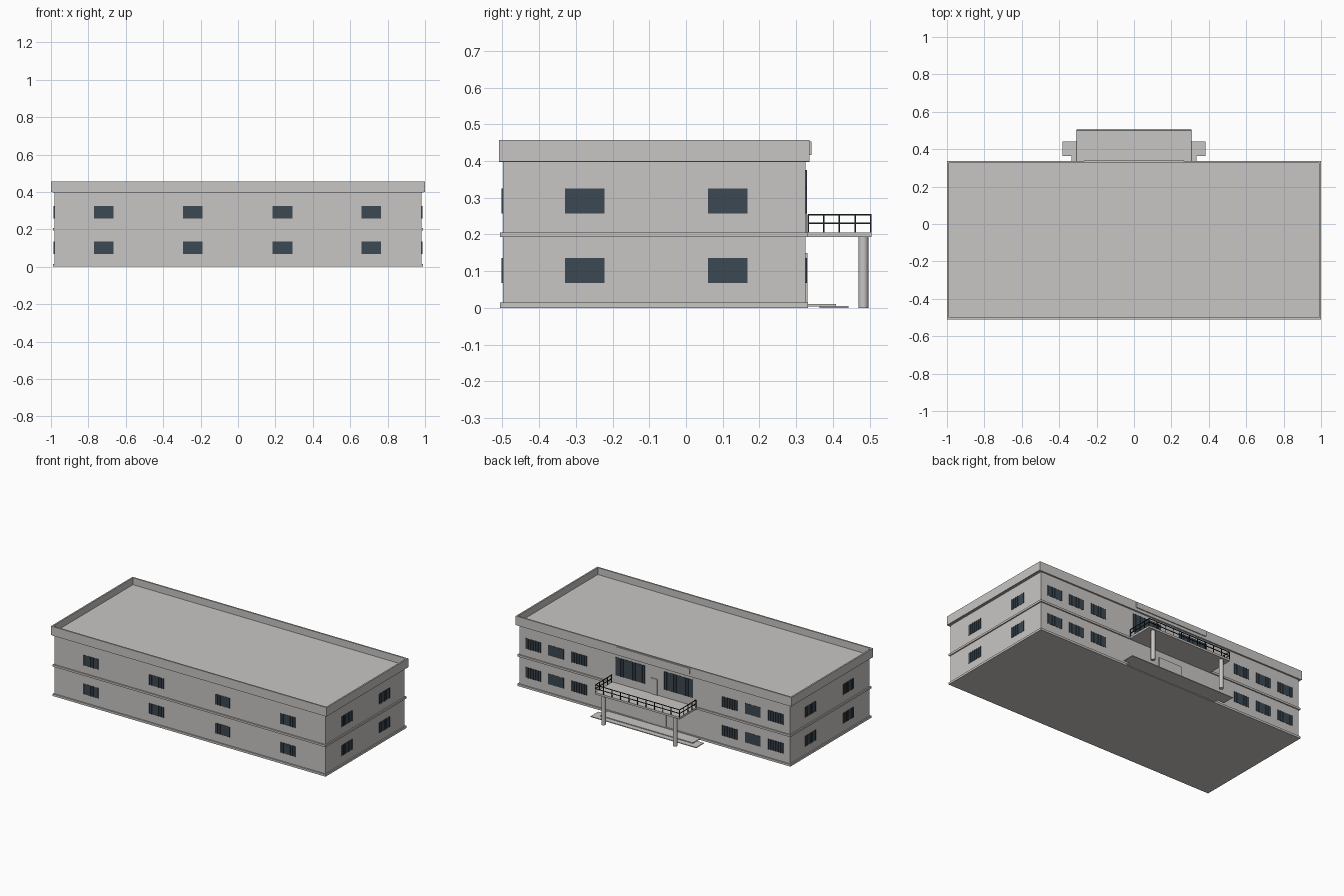
import bpy
import bmesh
from mathutils import Matrix, Vector

if "Cube" in bpy.data.objects:
    bpy.data.objects.remove(bpy.data.objects["Cube"], do_unlink=True)


def material(name, rgb):
    m = bpy.data.materials.new(name)
    m.use_nodes = True
    m.diffuse_color = (*rgb, 1)
    m.node_tree.nodes["Principled BSDF"].inputs["Base Color"].default_value = (*rgb, 1)
    return m


WALL = material("warm grey plaster", (0.58, 0.565, 0.55))
GLASS = material("slate blue glass", (0.045, 0.065, 0.084))
METAL = material("dark railing metal", (0.012, 0.019, 0.025))


def add_box(bm, x, y, z):
    """Add a box given its (min, max) range on each axis."""
    centre = Vector([(a + b) / 2 for a, b in (x, y, z)])
    size = Vector([b - a for a, b in (x, y, z)])
    bmesh.ops.create_cube(bm, size=1, matrix=Matrix.LocRotScale(centre, None, size))


def finish(bm, name, mat):
    mesh = bpy.data.meshes.new(name)
    bm.to_mesh(mesh)
    bm.free()
    mesh.materials.append(mat)
    obj = bpy.data.objects.new(name, mesh)
    bpy.context.collection.objects.link(obj)


def box(name, x, y, z):
    bm = bmesh.new()
    add_box(bm, x, y, z)
    finish(bm, name, WALL)


# Walls and horizontal ledges
SIDE, FRONT, BACK = 0.982, -0.498, 0.325
box("walls", (-SIDE, SIDE), (FRONT, BACK), (0, 0.402))


def ledge(name, out, z):
    box(name, (-SIDE - out, SIDE + out), (FRONT - out, BACK + out), z)


ledge("base_ledge", 0.008, (0, 0.014))
ledge("floor_ledge", 0.008, (0.193, 0.206))
ledge("cornice", 0.011, (0.397, 0.41))

# Parapet: a box whose top is inset and sunk down to the roof
bm = bmesh.new()
add_box(bm, (-1, 1), (-0.51, 0.336), (0.399, 0.457))
bm.normal_update()
top = max(bm.faces, key=lambda f: f.calc_center_median().z)
bmesh.ops.inset_region(bm, faces=[top], thickness=0.014)
bmesh.ops.inset_region(bm, faces=[top], thickness=0.0004)
bmesh.ops.translate(bm, verts=top.verts[:], vec=(0, 0, -0.045))
bm.normal_update()
finish(bm, "parapet_and_roof", WALL)
box("sign_board", (-0.265, 0.265), (0.33, 0.342), (0.416, 0.453))


# Windows: thin panes with slim upright bars
def window(name, wall, at, width, z):
    bm = bmesh.new()
    strips = [(at - width / 2, at + width / 2, 0.0015)]
    count = round(width / 0.018)
    for i in range(count + 1):
        c = at - width / 2 + 0.001 + (width - 0.002) * i / count
        strips.append((c - 0.001, c + 0.001, 0.004))
    for a, b, out in strips:
        if wall == "front":
            add_box(bm, (a, b), (FRONT - out, FRONT), z)
        elif wall == "back":
            add_box(bm, (a, b), (BACK, BACK + out), z)
        else:
            s = 1 if wall == "left" else -1
            add_box(bm, sorted((s * SIDE, s * (SIDE + out))), (a, b), z)
    finish(bm, name, GLASS)


for floor, z in (("lower", (0.068, 0.136)), ("upper", (0.257, 0.325))):
    for x in (-0.718, -0.242, 0.238, 0.712):
        window(f"front_window_{floor}", "front", x, 0.106, z)
    for x in (0.546, 0.714, 0.879):
        for s in (-1, 1):
            window(f"back_window_{floor}", "back", s * x, 0.11, z)
    for wall in ("left", "right"):
        for y in (-0.276, 0.114):
            window(f"{wall}_window_{floor}", wall, y, 0.108, z)
for x in (-0.175, 0.175):
    window("hall_window", "back", x, 0.21, (0.257, 0.376))

# Doors
box("balcony_door", (-0.021, 0.025), (BACK, BACK + 0.004), (0.206, 0.31))
box("entrance_door", (-0.085, 0.085), (BACK, BACK + 0.006), (0.01, 0.15))

# Entrance steps
box("upper_step", (-0.335, 0.335), (BACK, 0.408), (0.004, 0.01))
box("lower_step", (-0.383, 0.383), (0.363, 0.442), (0, 0.005))

# Balcony slab and round columns
EDGE, OUT = 0.308, 0.505
box("balcony_slab", (-EDGE, EDGE), (BACK, OUT), (0.193, 0.206))
for x in (-0.26, 0.26):
    bpy.ops.mesh.primitive_cylinder_add(vertices=24, radius=0.0135, depth=0.195, location=(x, 0.483, 0.0975))
    column = bpy.context.object
    column.name = "balcony_column"
    column.data.materials.append(WALL)
    bpy.ops.object.shade_smooth_by_angle()

# Balcony railing: two rails with regular posts on three sides
bm = bmesh.new()
T = 0.002
e, y0, y1 = EDGE - T, 0.333, OUT - T
for z in (0.23, 0.254):
    rail = (z - T, z + T)
    add_box(bm, (-e, e), (y1 - T, y1 + T), rail)
    for x in (-e, e):
        add_box(bm, (x - T, x + T), (y0, y1), rail)
posts = [(-e + 2 * e * i / 10, y1) for i in range(11)]
posts += [(x, y0 + (y1 - y0) * i / 4) for x in (-e, e) for i in range(4)]
for x, y in posts:
    add_box(bm, (x - T, x + T), (y - T, y + T), (0.206, 0.254))
finish(bm, "balcony_railing", METAL)
